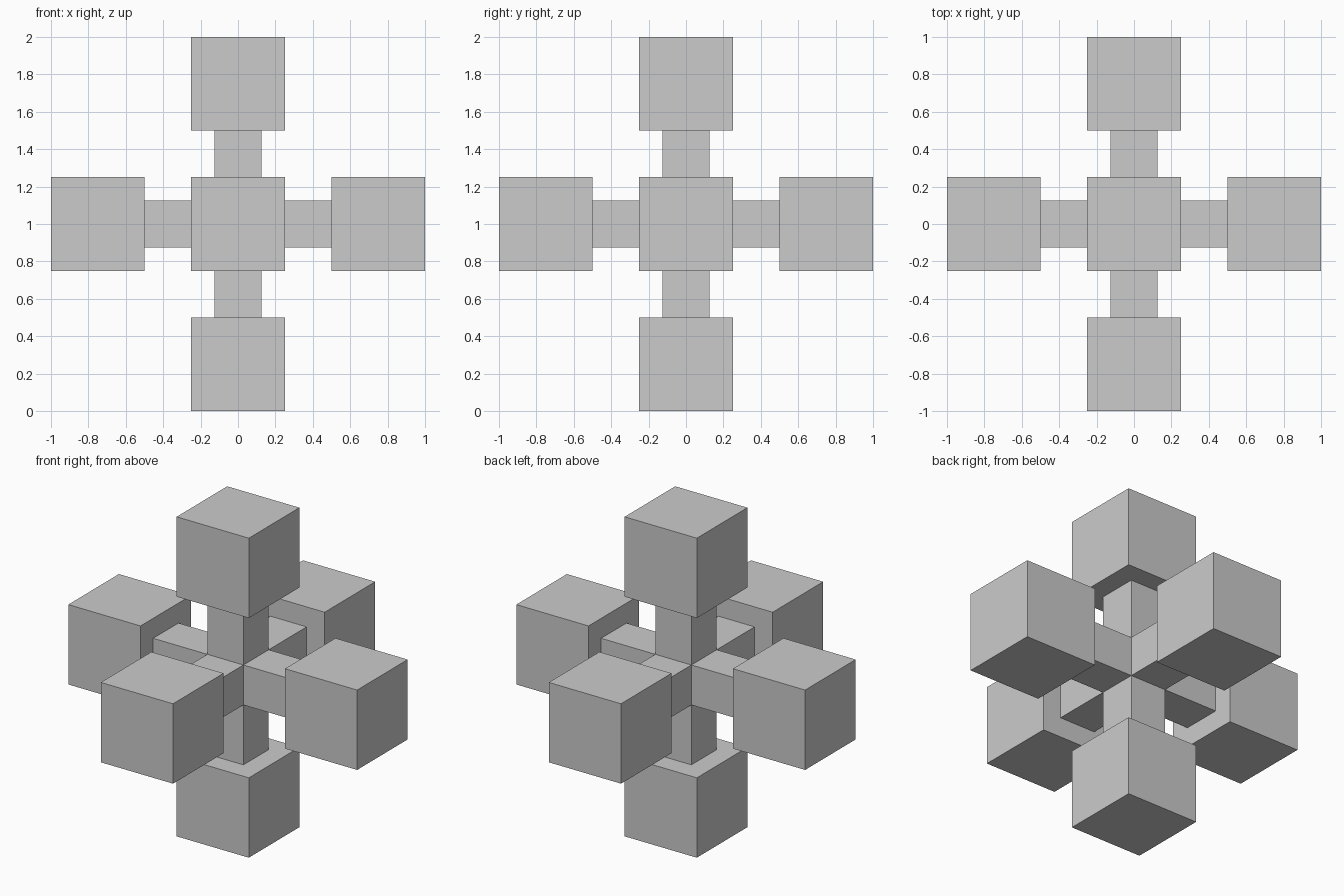
import bpy
import bmesh
from mathutils import Vector

if "Cube" in bpy.data.objects:
    bpy.data.objects.remove(bpy.data.objects["Cube"])

CENTRE = Vector((0, 0, 1))
CUBE = 0.5      # end cube size
BAR = 0.25      # connecting bar thickness
REACH = 0.75    # distance from centre to each end cube


def add_object(name, bm, location):
    mesh = bpy.data.meshes.new(name)
    bm.to_mesh(mesh)
    bm.free()
    obj = bpy.data.objects.new(name, mesh)
    obj.location = location
    bpy.context.collection.objects.link(obj)
    return obj


# Six-armed connecting frame: a small hub with every face extruded outwards
bm = bmesh.new()
bmesh.ops.create_cube(bm, size=BAR)
tips = bmesh.ops.extrude_discrete_faces(bm, faces=bm.faces[:])["faces"]
for face in tips:
    face.normal_update()
    offset = face.normal * (REACH - CUBE / 2 - BAR / 2)
    bmesh.ops.translate(bm, verts=face.verts[:], vec=offset)
bmesh.ops.recalc_face_normals(bm, faces=bm.faces[:])
add_object("cross_frame", bm, CENTRE)

# One cube on the end of each arm
directions = {
    "right": (1, 0, 0), "left": (-1, 0, 0),
    "back": (0, 1, 0), "front": (0, -1, 0),
    "top": (0, 0, 1), "bottom": (0, 0, -1),
}
for side, direction in directions.items():
    bm = bmesh.new()
    bmesh.ops.create_cube(bm, size=CUBE)
    add_object(f"{side}_cube", bm, CENTRE + Vector(direction) * REACH)
